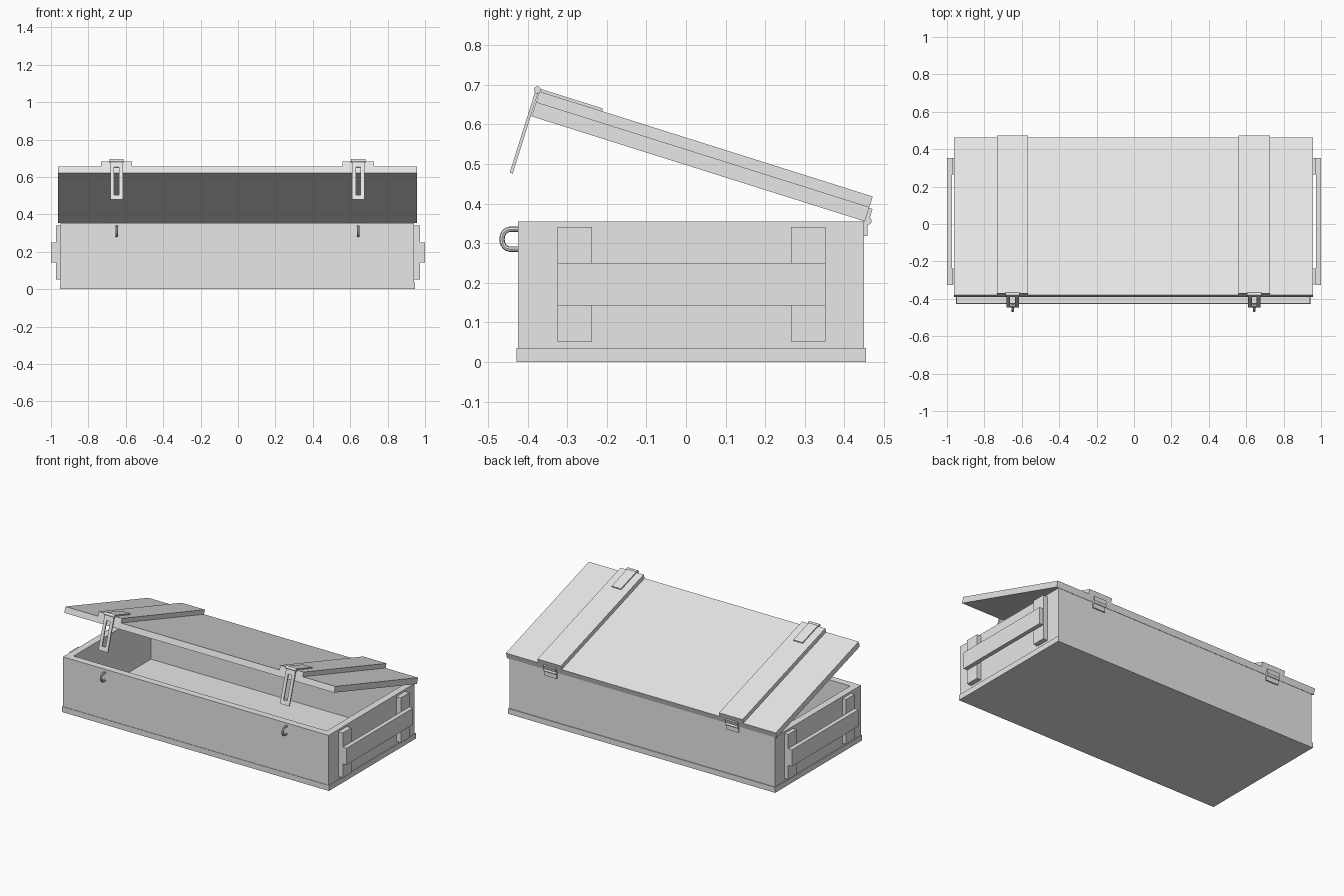
import bpy
import bmesh
from math import radians, pi, cos, sin
from mathutils import Matrix, Vector

cube = bpy.data.objects.get("Cube")
if cube:
    bpy.data.objects.remove(cube, do_unlink=True)

grey = bpy.data.materials.new("plain grey")
grey.use_nodes = True
COLOUR = (0.8, 0.8, 0.8, 1)
grey.diffuse_color = COLOUR
grey.node_tree.nodes["Principled BSDF"].inputs["Base Color"].default_value = COLOUR

# The tilted lid has its own frame: origin at its lower back edge
LID = Matrix.Translation((0, 0.452, 0.355)) @ Matrix.Rotation(radians(-17.5), 4, "X")
WORLD = Matrix.Identity(4)
CX = -0.003
FITTING_X = 0.646


def finish(name, bm, frame=WORLD, smooth=False):
    bmesh.ops.recalc_face_normals(bm, faces=bm.faces[:])
    mesh = bpy.data.meshes.new(name)
    bm.to_mesh(mesh)
    bm.free()
    mesh.materials.append(grey)
    obj = bpy.data.objects.new(name, mesh)
    bpy.context.collection.objects.link(obj)
    obj.matrix_world = frame
    if smooth:
        bpy.ops.object.select_all(action="DESELECT")
        obj.select_set(True)
        bpy.context.view_layer.objects.active = obj
        bpy.ops.object.shade_smooth_by_angle(angle=radians(40))
    return obj


def box(name, x, y, z, frame=WORLD):
    """Block between the (low, high) pairs on each axis."""
    bm = bmesh.new()
    bmesh.ops.create_cube(bm, size=1)
    for v in bm.verts:
        v.co = [(a + b) / 2 + c * (b - a) for (a, b), c in zip((x, y, z), v.co)]
    return finish(name, bm, frame)


def rod(name, x, y, z, radius, length, frame=WORLD):
    """Cylinder lying along x."""
    bm = bmesh.new()
    bmesh.ops.create_cone(bm, cap_ends=True, segments=16, radius1=radius,
                          radius2=radius, depth=length,
                          matrix=Matrix.Translation((x, y, z)) @ Matrix.Rotation(pi / 2, 4, "Y"))
    return finish(name, bm, frame, True)


def frame_ring(name, outer, inner, depth, place, frame=WORLD):
    """Rectangular frame: outer and inner are (u0, u1, v0, v1)."""
    bm = bmesh.new()
    loops = []
    for (u0, u1, v0, v1), d in ((outer, depth[0]), (outer, depth[1]),
                                (inner, depth[1]), (inner, depth[0])):
        loops.append([bm.verts.new(place(u, v, d))
                      for u, v in ((u0, v0), (u1, v0), (u1, v1), (u0, v1))])
    for i in range(4):
        a, b = loops[i], loops[(i + 1) % 4]
        for j in range(4):
            k = (j + 1) % 4
            bm.faces.new((a[j], a[k], b[k], b[j]))
    return finish(name, bm, frame)


def around(x, half):
    return (x - half, x + half)


# Crate body
box("base_board", around(CX, 0.95), (-0.428, 0.455), (0, 0.035))
WALL = 0.045
frame_ring("crate_walls",
           (CX - 0.945, CX + 0.945, -0.425, 0.45),
           (CX - 0.945 + WALL, CX + 0.945 - WALL, -0.425 + WALL, 0.45 - WALL),
           (0.035, 0.355), lambda u, v, d: (u, v, d))

# Lid panel
box("lid_panel", around(CX, 0.96), (-0.883, 0), (0, 0.038), LID)

for side, label in ((1, "left"), (-1, "right")):
    # End handle: two cleats and a grab bar
    def span(a, b):
        return tuple(sorted((side * a, side * b)))
    for y, where in ((-0.281, "front"), (0.309, "back")):
        box(f"{label}_{where}_cleat", span(0.935, 0.973), around(y, 0.0435), (0.052, 0.341))
    box(f"{label}_handle_bar", span(0.973, 1.0), (-0.325, 0.352), (0.143, 0.25))

    x = CX + side * FITTING_X
    # Lid batten and its clasp plate
    box(f"{label}_batten", around(x, 0.083), (-0.883, 0), (0.038, 0.066), LID)
    box(f"{label}_clasp_plate", around(x, 0.033), (-0.885, -0.717), (0.066, 0.073), LID)
    rod(f"{label}_clasp_pin", x, -0.889, 0.068, 0.009, 0.076, LID)

    # Slotted hasp hanging from the pin
    frame_ring(f"{label}_hasp",
               (x - 0.033, x + 0.033, -0.152, 0.068),
               (x - 0.013, x + 0.013, -0.125, 0.03),
               (-0.893, -0.885), lambda u, v, d: (u, d, v), LID)

    # Staple: round bar bent to a U
    path = [Vector((-0.415, 0.335))]
    for i in range(9):
        t = pi / 2 + pi * i / 8
        path.append(Vector((-0.445 + 0.02 * cos(t), 0.31 + 0.025 * sin(t))))
    path.append(Vector((-0.415, 0.285)))
    curve = bpy.data.curves.new("staple_path", "CURVE")
    curve.dimensions = "3D"
    curve.bevel_depth = 0.0068
    curve.bevel_resolution = 2
    spline = curve.splines.new("POLY")
    spline.points.add(len(path) - 1)
    for point, p in zip(spline.points, path):
        point.co = (x, p.x, p.y, 1)
    staple = bpy.data.objects.new(f"{label}_staple", curve)
    curve.materials.append(grey)
    bpy.context.collection.objects.link(staple)
    bpy.ops.object.select_all(action="DESELECT")
    staple.select_set(True)
    bpy.context.view_layer.objects.active = staple
    bpy.ops.object.convert(target="MESH")
    bpy.ops.object.shade_smooth_by_angle(angle=radians(40))

    # Back hinge: two leaves and a pin
    box(f"{label}_hinge_lower_leaf", around(x, 0.044), (0.45, 0.458), (0.318, 0.356))
    box(f"{label}_hinge_upper_leaf", around(x, 0.044), (0, 0.009), (0, 0.036), LID)
    rod(f"{label}_hinge_pin", x, 0.46, 0.356, 0.009, 0.088)
